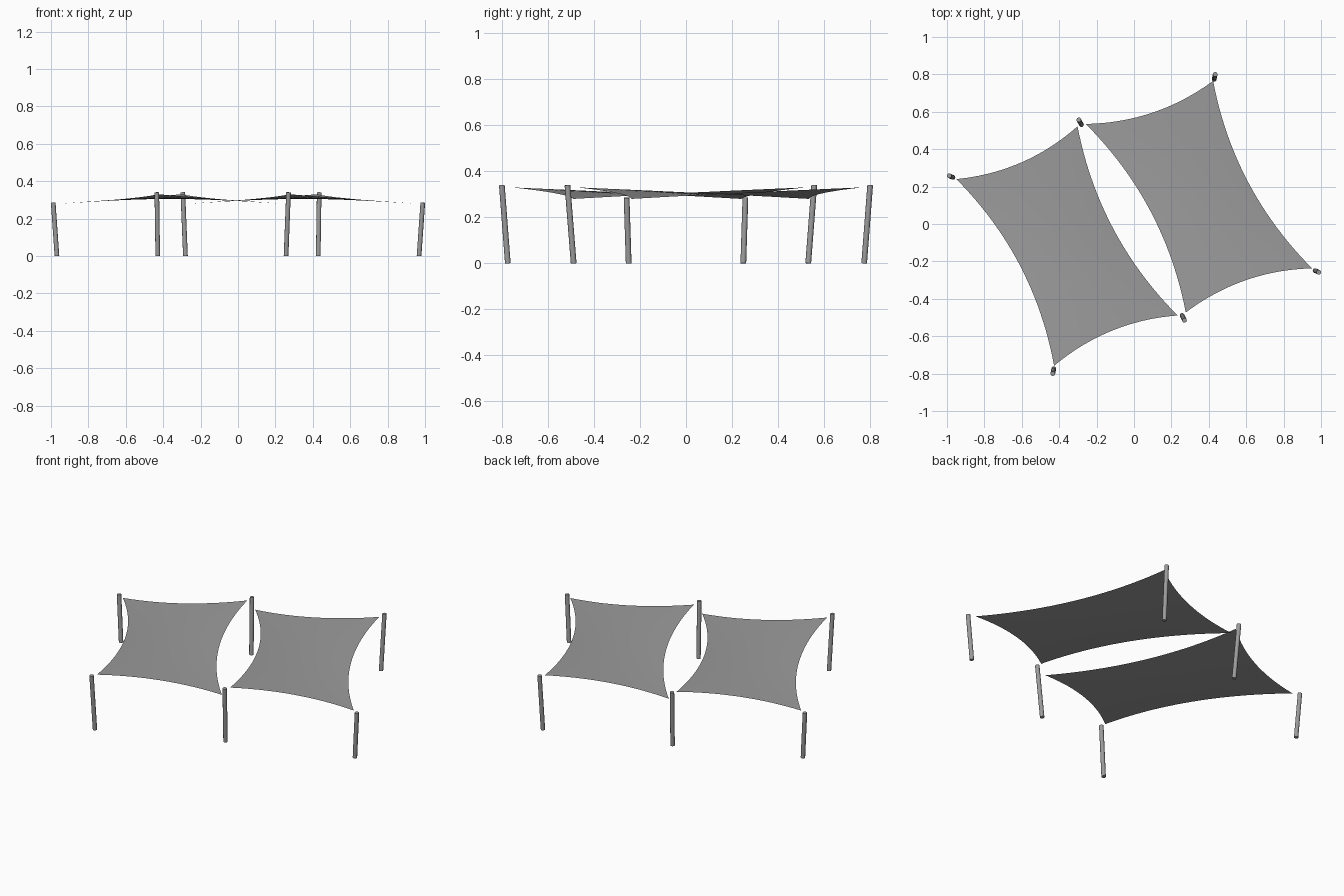
import bpy, bmesh
from mathutils import Vector

if "Cube" in bpy.data.objects:
    bpy.data.objects.remove(bpy.data.objects["Cube"])

grey = bpy.data.materials.new("dark_grey")
grey.diffuse_color = (0.33, 0.33, 0.33, 1)
grey.use_nodes = True
grey.node_tree.nodes["Principled BSDF"].inputs["Base Color"].default_value = grey.diffuse_color


def make_object(name, bm):
    mesh = bpy.data.meshes.new(name)
    bm.to_mesh(mesh)
    bm.free()
    mesh.materials.append(grey)
    ob = bpy.data.objects.new(name, mesh)
    bpy.context.collection.objects.link(ob)
    return ob


def post(name, base, top, r=0.0125):
    base, top = Vector(base), Vector(top)
    axis = top - base
    bm = bmesh.new()
    bmesh.ops.create_cone(bm, cap_ends=True, segments=12, radius1=r, radius2=r,
                          depth=axis.length)
    ob = make_object(name, bm)
    ob.rotation_mode = 'QUATERNION'
    ob.rotation_quaternion = axis.to_track_quat('Z', 'Y')
    ob.location = (base + top) / 2
    for f in ob.data.polygons:
        f.use_smooth = len(f.vertices) == 4


def edge(a, b, sag):
    # Parabolic edge bowing to the left of a->b in plan
    d = b - a
    n = Vector((-d.y, d.x, 0)).normalized()
    return lambda t: a + d * t + n * (4 * sag * t * (1 - t))


def sail(name, corners, long_sag=0.087, short_sag=0.057, n=24):
    # Coons patch between four inward-curving edges, corners anticlockwise
    p, q, r, s = (Vector(c) for c in corners)
    left, bottom = edge(p, q, long_sag), edge(q, r, short_sag)
    right, top = edge(s, r, -long_sag), edge(p, s, -short_sag)
    bm = bmesh.new()
    grid = []
    for i in range(n + 1):
        u = i / n
        row = []
        for j in range(n + 1):
            v = j / n
            co = (left(u) * (1 - v) + right(u) * v
                  + top(v) * (1 - u) + bottom(v) * u
                  - (p * (1 - u) * (1 - v) + s * (1 - u) * v
                     + q * u * (1 - v) + r * u * v))
            row.append(bm.verts.new(co))
        grid.append(row)
    for i in range(n):
        for j in range(n):
            f = bm.faces.new((grid[i][j], grid[i + 1][j],
                              grid[i + 1][j + 1], grid[i][j + 1]))
            f.smooth = True
    make_object(name, bm)


# Outward-leaning posts: low at the far ends, high elsewhere
for side, k in (("left", 1), ("right", -1)):
    post(side + "_low_post", (-0.968 * k, 0.249 * k, 0), (-0.988 * k, 0.258 * k, 0.285))
    post(side + "_corner_post", (-0.429 * k, -0.774 * k, 0), (-0.434 * k, -0.80 * k, 0.34))
post("back_middle_post", (-0.281, 0.531, 0), (-0.295, 0.557, 0.34))
post("front_middle_post", (0.257, -0.488, 0), (0.27, -0.515, 0.34))

# Saddle-shaped sails with alternating high and low corners
LO, HI = 0.28, 0.33
sail("left_sail", [(-0.95, 0.24, LO), (-0.427, -0.758, HI),
                   (0.233, -0.489, LO), (-0.302, 0.522, HI)])
sail("right_sail", [(-0.258, 0.535, LO), (0.277, -0.473, HI),
                    (0.952, -0.237, LO), (0.423, 0.765, HI)])
